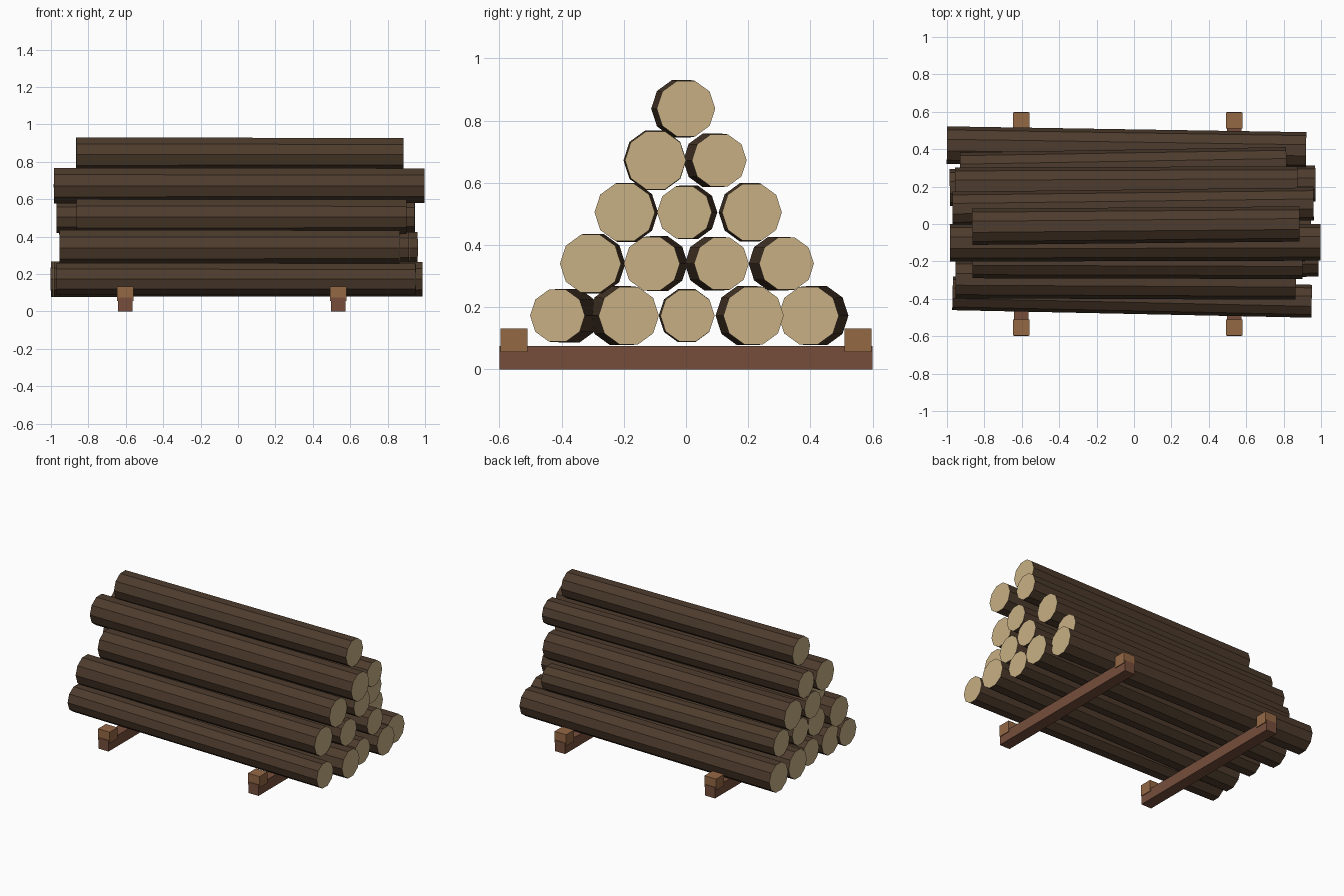
import bpy
import bmesh
import math
from mathutils import Matrix, Vector

default_cube = bpy.data.objects.get("Cube")
if default_cube:
    bpy.data.objects.remove(default_cube, do_unlink=True)


def make_material(name, colour):
    material = bpy.data.materials.new(name)
    material.use_nodes = True
    rgba = (*colour, 1)
    material.diffuse_color = rgba
    material.node_tree.nodes["Principled BSDF"].inputs["Base Color"].default_value = rgba
    return material


bark = make_material("dark bark", (.076, .045, .026))
cut_wood = make_material("pale cut wood", (.575, .43, .228))
rail_wood = make_material("reddish rail wood", (.18, .076, .044))
block_wood = make_material("light block wood", (.3, .139, .06))


def finish(bm, name, materials):
    mesh = bpy.data.meshes.new(name)
    bm.to_mesh(mesh)
    bm.free()
    for material in materials:
        mesh.materials.append(material)
    obj = bpy.data.objects.new(name, mesh)
    bpy.context.collection.objects.link(obj)
    return obj


def make_box(name, centre, size, material):
    bm = bmesh.new()
    bmesh.ops.create_cube(bm, size=1, matrix=Matrix.Translation(centre) @ Matrix.Diagonal((*size, 1)))
    return finish(bm, name, [material])


def make_log(name, start, end, radius):
    """Ten-sided log, slightly thicker at its start, with pale cut ends."""
    start, end = Vector(start), Vector(end)
    direction = end - start
    yaw = math.atan2(direction.y, direction.x)
    place = (Matrix.Translation((start + end) / 2) @ Matrix.Rotation(yaw, 4, "Z")
             @ Matrix.Rotation(math.pi / 2, 4, "Y"))
    bm = bmesh.new()
    bmesh.ops.create_cone(bm, cap_ends=True, segments=10, radius1=radius * 1.03,
                          radius2=radius, depth=direction.length, matrix=place)
    for face in bm.faces:
        face.material_index = 1 if len(face.verts) > 4 else 0
    return finish(bm, name, [bark, cut_wood])


# Two cross rails with a stop block at each end
for side, x in (("right", -.602), ("left", .537)):
    make_box(f"{side}_rail", (x, 0, .0375), (.078, 1.2, .075), rail_wood)
    for place, direction in (("front", -1), ("back", 1)):
        make_box(f"{side}_{place}_stop_block", (x, direction * .553, .094),
                 (.088, .086, .077), block_wood)

# Stacked rows: height, then logs as (start x, start y, end x, end y, radius)
rows = [
    (.173, [(-.97, -.37, .95, -.413, .088), (-.95, -.213, .985, -.184, .097),
            (-.95, .002, .94, .005, .087), (-.985, .195, .97, .217, .097),
            (-1, .422, .92, .394, .097)]),
    (.34, [(-.955, -.296, .865, -.307, .098), (-.93, -.087, .915, -.11, .09),
           (-.93, .087, .96, .114, .088), (-.93, .292, .815, .323, .088)]),
    (.505, [(-.863, -.19, .9, -.197, .097), (-.97, .01, .945, -.005, .088),
            (-.957, .204, .875, .212, .096)]),
    (.672, [(-.985, -.1, .997, -.098, .098), (-.97, .082, .96, .107, .088)]),
    (.838, [(-.865, -.015, .885, 0, .094)]),
]
for row_number, (height, logs) in enumerate(rows, 1):
    for log_number, (x_start, y_start, x_end, y_end, radius) in enumerate(logs, 1):
        make_log(f"log_row_{row_number}_{log_number}", (x_start, y_start, height),
                 (x_end, y_end, height), radius)
